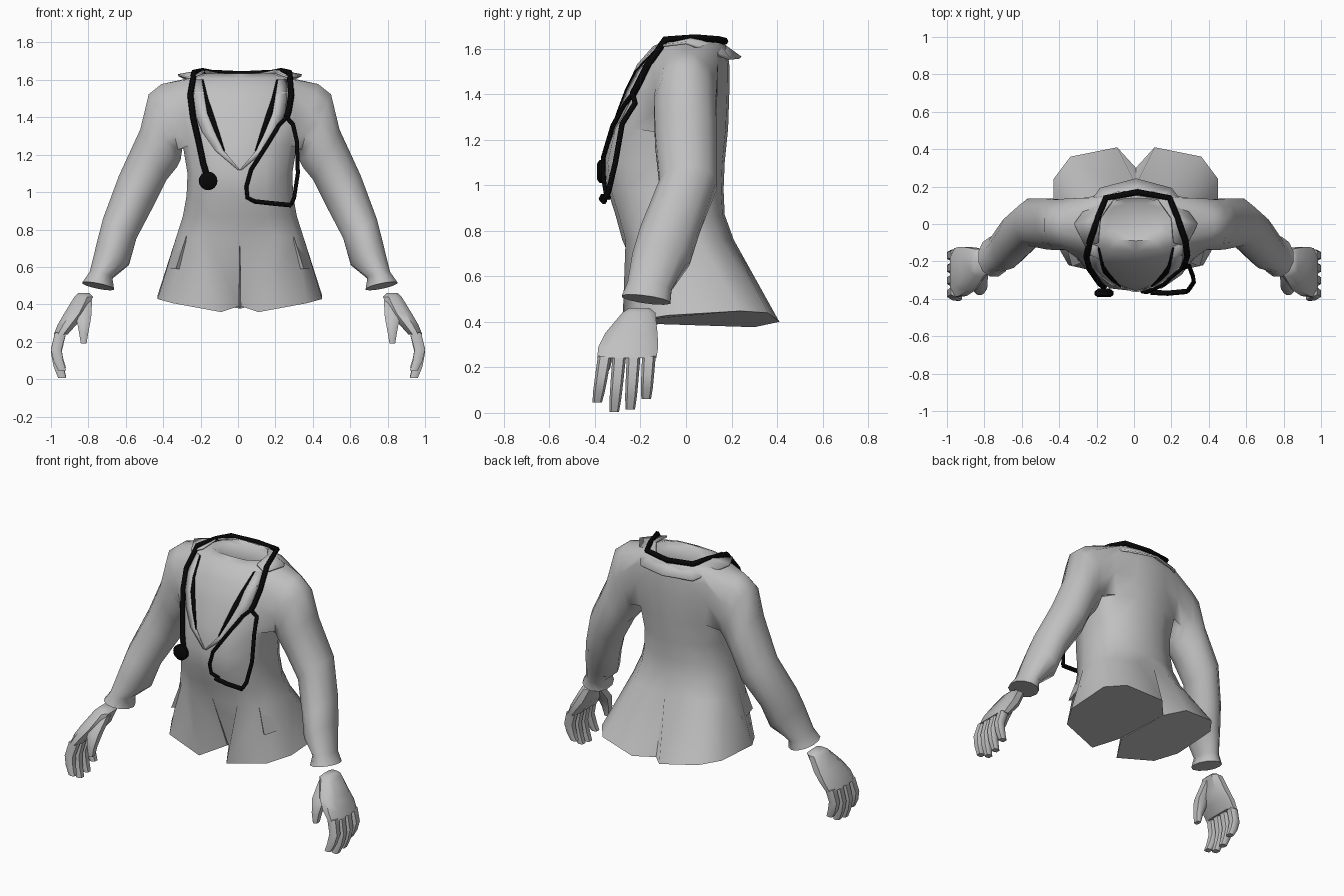
import bpy, bmesh, math
from mathutils import Vector
from mathutils.bvhtree import BVHTree

if "Cube" in bpy.data.objects:
    bpy.data.objects.remove(bpy.data.objects["Cube"])

CX = 0.02  # the coat sits slightly to one side of the hands


def material(name, value):
    m = bpy.data.materials.new(name)
    m.use_nodes = True
    m.diffuse_color = (value, value, value, 1)
    m.node_tree.nodes["Principled BSDF"].inputs["Base Color"].default_value = (value, value, value, 1)
    return m


GREY = material("cloth grey", 0.53)
BLACK = material("rubber black", 0.002)


def finish(name, bm, mat, x=0, mirror=False, thick=0, angle=40):
    bmesh.ops.recalc_face_normals(bm, faces=bm.faces)
    me = bpy.data.meshes.new(name)
    bm.to_mesh(me)
    bm.free()
    me.materials.append(mat)
    ob = bpy.data.objects.new(name, me)
    ob.location.x = x
    bpy.context.collection.objects.link(ob)
    if mirror:
        mod = ob.modifiers.new("mirror", "MIRROR")
        mod.use_clip = True
    if thick:
        mod = ob.modifiers.new("thickness", "SOLIDIFY")
        mod.thickness = thick
        mod.offset = 0
    bpy.ops.object.select_all(action="DESELECT")
    ob.select_set(True)
    bpy.context.view_layer.objects.active = ob
    bpy.ops.object.shade_smooth_by_angle(angle=math.radians(angle))
    return ob


def loft(bm, rings, closed=True, caps=(True, True), skip=()):
    rows = [[bm.verts.new(p) for p in r] for r in rings]
    n = len(rows[0])
    for k, (a, b) in enumerate(zip(rows, rows[1:])):
        for i in range(n if closed else n - 1):
            if (k, i) not in skip:
                j = (i + 1) % n
                bm.faces.new((a[i], a[j], b[j], b[i]))
    for row, cap in ((rows[0], caps[0]), (rows[-1], caps[1])):
        if cap:
            bm.faces.new(row)
    return rows


# Coat body: half rings from back centre round to front centre, then one leg
SIDE = (0, 0.35, 0.78, 1, 1, 0.88, 0.5, 0)
DEPTH = (1, 0.98, 0.88, 0.68, 0.4, 0.17, 0.03, 0)


def half_ring(z, w, front, back):
    return [(w * s, front + (back - front) * d, z) for s, d in zip(SIDE, DEPTH)]


body_rings = [half_ring(*r) for r in (
    (1.615, 0.15, -0.06, 0.11), (1.635, 0.19, -0.09, 0.14), (1.61, 0.27, -0.145, 0.18),
    (1.53, 0.33, -0.215, 0.19), (1.4, 0.335, -0.275, 0.19), (1.25, 0.305, -0.325, 0.185),
    (1.1, 0.28, -0.36, 0.17), (0.98, 0.285, -0.345, 0.165), (0.87, 0.305, -0.31, 0.17),
    (0.76, 0.34, -0.28, 0.21))]
hem = ((0, 0.3), (0.1, 0.41), (0.35, 0.36), (0.44, 0.24), (0.44, -0.08),
       (0.36, -0.22), (0.1, -0.28), (0.005, -0.12))
hem_ring = [(x, y, 0.36 + 0.17 * (x - 0.08) + 0.06 * (y + 0.2)) for x, y in hem]
hem_ring[-1] = (0.005, -0.12, 0.39)
bm = bmesh.new()
armhole = [(k, i) for k in (2, 3, 4) for i in (2, 3, 4)]
rows = loft(bm, body_rings + [hem_ring], closed=False, skip=armhole)
bm.faces.new((rows[-2][-1], rows[-2][0], rows[-1][0], rows[-1][-1]))  # inner leg

# Sleeves: outer x, outer z, inner x, inner z, middle y, half depth, cuff tilt
SLEEVE = ((0.43, 1.585, 0.325, 1.165, 0.0, 0.14, 0), (0.5, 1.53, 0.345, 1.125, -0.005, 0.14, 0),
          (0.545, 1.34, 0.4, 1.06, 0.0, 0.14, 0), (0.66, 1.09, 0.47, 0.92, 0.01, 0.13, 0),
          (0.745, 0.86, 0.56, 0.75, -0.07, 0.135, 0), (0.775, 0.74, 0.6, 0.61, -0.11, 0.13, 0.01),
          (0.815, 0.57, 0.69, 0.54, -0.16, 0.1, 0.015), (0.855, 0.515, 0.68, 0.48, -0.175, 0.11, 0.015))
rings = []
for ox, oz, ix, iz, y, depth, tilt in SLEEVE:
    a, b = Vector((ox - CX / 2, y, oz)), Vector((ix - CX / 2, y, iz))
    ring = []
    for k in range(12):
        t = math.tau * (k + 0.5) / 12
        across = Vector((0, depth, -tilt)) * math.sin(t)
        ring.append((a + b) / 2 + (a - b) / 2 * math.cos(t) + across)
    rings.append(ring)
sleeve = loft(bm, rings, caps=(False, True))
# Sew the sleeve to the rim of the armhole, from the top round the back
rim = [rows[k][i] for k, i in ((2, 3), (2, 2), (3, 2), (4, 2), (5, 2), (5, 3),
                               (5, 4), (5, 5), (4, 5), (3, 5), (2, 5), (2, 4))]
for i in range(12):
    j = (i + 1) % 12
    bm.faces.new((rim[i], rim[j], sleeve[0][j], sleeve[0][i]))
bm.normal_update()
tree = BVHTree.FromBMesh(bm)
finish("coat", bm, GREY, CX / 2, mirror=True, angle=55)
CX = CX / 2


def chest(x, z, lift):
    """Point on the chest in front of the coat, x measured from the coat's middle."""
    hit = tree.ray_cast(Vector((max(abs(x), 0.002), -2, z)), Vector((0, 1, 0)))[0]
    return Vector((x, (hit.y if hit else -0.06) - lift, z))


# Lapels and the dark gaps beside them
def chest_strip(name, rows, lift, thick, mat):
    bm = bmesh.new()
    loft(bm, [[chest(a, z, lift), chest(b, z, lift)] for z, a, b in rows],
         closed=False, caps=(False, False))
    finish(name, bm, mat, CX, mirror=True, thick=thick)


chest_strip("lapel", ((1.6, 0.2, 0.25), (1.5, 0.185, 0.25), (1.42, 0.17, 0.24),
                      (1.32, 0.13, 0.2), (1.22, 0.085, 0.13), (1.12, 0.0, 0.012)), 0.006, 0.007, GREY)
chest_strip("lapel_gap", ((1.6, 0.195, 0.203), (1.5, 0.17, 0.187), (1.42, 0.142, 0.174),
                          (1.32, 0.11, 0.134), (1.22, 0.08, 0.086)), 0.011, 0.005, BLACK)

# Collar folded over the back of the neck
bm = bmesh.new()
inner = ((0, 0.15, 1.625), (0.12, 0.13, 1.635), (0.19, 0.03, 1.65), (0.2, -0.1, 1.635))
outer = ((0, 0.24, 1.56), (0.19, 0.19, 1.555), (0.33, 0.0, 1.625), (0.27, -0.12, 1.61))
loft(bm, [inner, outer], closed=False, caps=(False, False))
finish("collar", bm, GREY, CX, mirror=True, thick=0.012)

# Wedge-shaped pockets on the front corners of the hips
bm = bmesh.new()
loft(bm, [[(x, -0.05, z), (x - 0.05, -0.19, z), (x - 0.05 + out, -0.19 - out, z), (x + out, -0.05, z)]
          for x, z, out in ((0.32, 0.77, 0.015), (0.355, 0.59, 0.037))])
finish("hip_pocket", bm, GREY, CX, mirror=True)


# Hands: bevelled rectangular sections
def section(z, x0, x1, y0, y1, cut=0.3):
    cx, cy = (x1 - x0) * cut, (y1 - y0) * cut * 0.6
    return [(x0 + cx, y0, z), (x1 - cx, y0, z), (x1, y0 + cy, z), (x1, y1 - cy, z),
            (x1 - cx, y1, z), (x0 + cx, y1, z), (x0, y1 - cy, z), (x0, y0 + cy, z)]


bm = bmesh.new()
loft(bm, [section(*r) for r in (
    (0.46, 0.795, 0.855, -0.25, -0.16), (0.44, 0.775, 0.875, -0.28, -0.135),
    (0.35, 0.815, 0.93, -0.355, -0.125), (0.29, 0.865, 0.965, -0.385, -0.122),
    (0.24, 0.91, 0.985, -0.39, -0.13))])
finish("palm", bm, GREY, mirror=True)

for name, base, tip, end in (("index_finger", -0.357, -0.39, 0.045), ("middle_finger", -0.293, -0.315, 0.005),
                             ("ring_finger", -0.23, -0.245, 0.015), ("little_finger", -0.163, -0.175, 0.06)):
    bm = bmesh.new()
    rings = []
    for t, x, r in ((0, 0.948, 0.03), (0.45, 0.972, 0.028), (0.75, 0.96, 0.026), (1, 0.94, 0.021)):
        y, z = base + (tip - base) * t, 0.25 + (end - 0.25) * t
        rings.append(section(z, x - r, x + r, y - r, y + r))
    loft(bm, rings)
    finish(name, bm, GREY, mirror=True)

bm = bmesh.new()
loft(bm, [section(*r) for r in (
    (0.42, 0.78, 0.86, -0.28, -0.2), (0.33, 0.785, 0.865, -0.36, -0.28),
    (0.25, 0.8, 0.85, -0.38, -0.32), (0.19, 0.81, 0.84, -0.38, -0.335))])
finish("thumb", bm, GREY, mirror=True)


# Stethoscope: tubes round the neck and down the chest
def tube(name, points, radius):
    cu = bpy.data.curves.new(name, "CURVE")
    cu.dimensions = "3D"
    cu.bevel_depth = radius
    cu.bevel_resolution = 1
    cu.use_fill_caps = True
    sp = cu.splines.new("POLY")
    sp.points.add(len(points) - 1)
    for p, co in zip(sp.points, points):
        p.co = (*co, 1)
    cu.materials.append(BLACK)
    ob = bpy.data.objects.new(name, cu)
    bpy.context.collection.objects.link(ob)


def on_chest(points, lift=0.015):
    return [chest(x - CX, z, lift) + Vector((CX, 0, 0)) for x, z in points]


neck = [(-0.235, -0.09, 1.64), (-0.19, 0.04, 1.648), (-0.15, 0.14, 1.64), (0.02, 0.17, 1.632),
        (0.19, 0.14, 1.64), (0.23, 0.04, 1.648), (0.275, -0.09, 1.64)]
right_side = on_chest([(-0.16, 1.07), (-0.185, 1.15), (-0.21, 1.27), (-0.24, 1.4), (-0.255, 1.52)])
left_side = on_chest([(0.285, 1.52), (0.27, 1.43), (0.26, 1.4)])
tube("neck_tube", right_side + neck + left_side, 0.0165)
tube("fork_inner", on_chest([(0.26, 1.4), (0.22, 1.36), (0.16, 1.26), (0.07, 1.12),
                             (0.045, 1.03), (0.05, 0.97), (0.1, 0.945)]), 0.011)
tube("fork_outer", on_chest([(0.26, 1.4), (0.295, 1.36)]) + [
    (0.315, -0.28, 1.27), (0.32, -0.31, 1.1), (0.3, -0.34, 0.97), (0.285, -0.36, 0.935)], 0.012)
tube("ear_ends", [(0.09, -0.365, 0.95), (0.18, -0.37, 0.94), (0.285, -0.36, 0.93)], 0.014)

# Chest piece disc
bm = bmesh.new()
disc = []
for y, r in ((-0.345, 0.03), (-0.36, 0.05), (-0.38, 0.05), (-0.39, 0.035)):
    disc.append([(-0.16 + r * math.cos(math.tau * k / 16), y, 1.06 + r * math.sin(math.tau * k / 16))
                 for k in range(16)])
loft(bm, disc)
finish("chest_piece", bm, BLACK)
